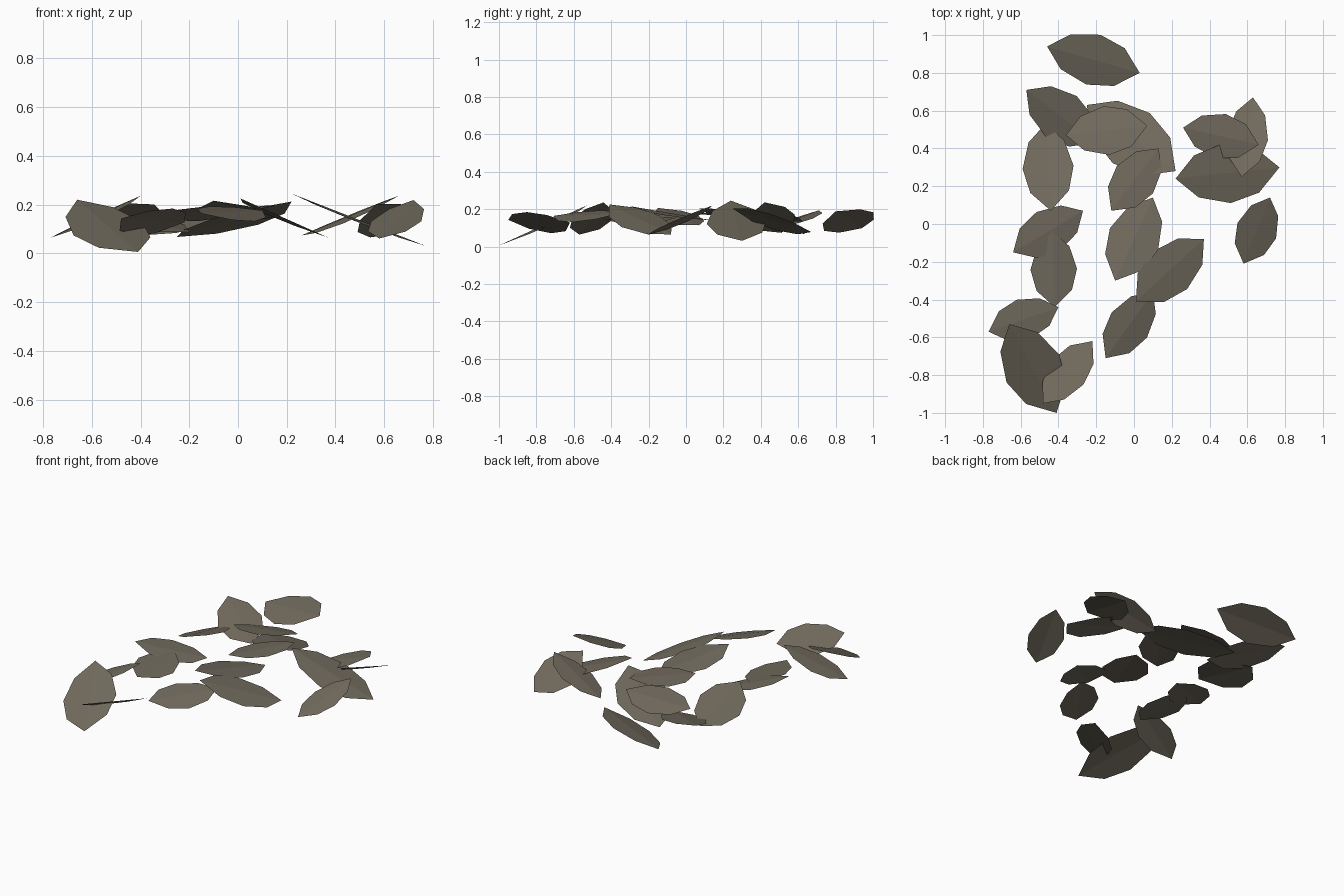
import bpy
import bmesh
from mathutils import Vector

default_cube = bpy.data.objects.get("Cube")
if default_cube:
    bpy.data.objects.remove(default_cube, do_unlink=True)

# One dry brown-grey colour for every leaf
dry_leaf = bpy.data.materials.new("dry_leaf_brown")
dry_leaf.use_nodes = True
colour = (0.165, 0.145, 0.11, 1)
dry_leaf.diffuse_color = colour
dry_leaf.node_tree.nodes["Principled BSDF"].inputs["Base Color"].default_value = colour

# Half outline: position along the midrib, share of the half width
HALF_OUTLINE = [(0.2, 0.7), (0.5, 1), (0.78, 0.76)]
FOLD = 0.07


def leaf(name, stem, tip, half_width, height, slope_x, slope_y):
    """Folded leaf from stem to tip, lying on a plane with the given slopes."""
    stem, tip = Vector(stem), Vector(tip)
    middle = (stem + tip) / 2
    axis = tip - stem
    across = Vector((-axis.y, axis.x)).normalized()

    bm = bmesh.new()

    def point(along, offset):
        flat = stem + axis * along + across * offset
        rel = flat - middle
        z = height + slope_x * rel.x + slope_y * rel.y - FOLD * abs(offset)
        return bm.verts.new((flat.x, flat.y, z))

    # Two flat halves meeting along the midrib
    start, end = point(0, 0), point(1, 0)
    left = [point(t, w * half_width) for t, w in HALF_OUTLINE]
    right = [point(t, -w * half_width) for t, w in HALF_OUTLINE]
    bm.faces.new([start, end] + left[::-1])
    bm.faces.new([end, start] + right)
    bm.normal_update()

    mesh = bpy.data.meshes.new(name)
    bm.to_mesh(mesh)
    bm.free()
    mesh.materials.append(dry_leaf)
    obj = bpy.data.objects.new(name, mesh)
    bpy.context.scene.collection.objects.link(obj)
    return obj


# Leaves at the back
leaf("leaf_back_outermost", (-.46, .94), (.03, .8), .137, .143, .27, .3)
leaf("leaf_back_right_corner", (-.57, .71), (-.2, .43), .135, .14, -.1, .25)
leaf("leaf_back_middle_upper", (-.36, .47), (.07, .52), .13, .172, .1, -.22)
leaf("leaf_back_middle_large", (-.25, .63), (.22, .28), .165, .14, .16, -.2)

# Leaves down the right side
leaf("leaf_right_upper", (-.47, .53), (-.44, .07), .135, .15, .28, -.22)
leaf("leaf_right_middle", (-.27, .07), (-.64, -.15), .12, .16, -.25, 0)
leaf("leaf_right_lower", (-.43, -.04), (-.42, -.44), .123, .15, -.15, .03)
leaf("leaf_right_steep", (-.4, -.44), (-.77, -.57), .11, .15, .43, .1)

# Leaves at the front
leaf("leaf_front_large", (-.66, -.53), (-.41, -1), .158, .113, -.03, .44)
leaf("leaf_front_small", (-.48, -.95), (-.22, -.62), .105, .135, .4, -.36)

# Leaves down the centre
leaf("leaf_centre_upper", (.13, .4), (-.12, .07), .12, .185, .1, 0)
leaf("leaf_centre_middle", (.1, .14), (-.1, -.3), .14, .178, -.05, -.15)
leaf("leaf_centre_steep", (.37, -.08), (.01, -.41), .135, .145, -.4, -.05)
leaf("leaf_centre_front", (.1, -.36), (-.15, -.71), .115, .17, -.2, .18)

# Leaves on the left side
leaf("leaf_left_single", (.72, .14), (.58, -.21), .11, .14, .15, .39)
leaf("leaf_left_outer", (.63, .67), (.57, .25), .11, .14, .36, -.35)
leaf("leaf_left_upper", (.26, .51), (.66, .42), .12, .155, .43, .1)
leaf("leaf_left_large", (.22, .24), (.77, .3), .16, .138, -.39, 0)
